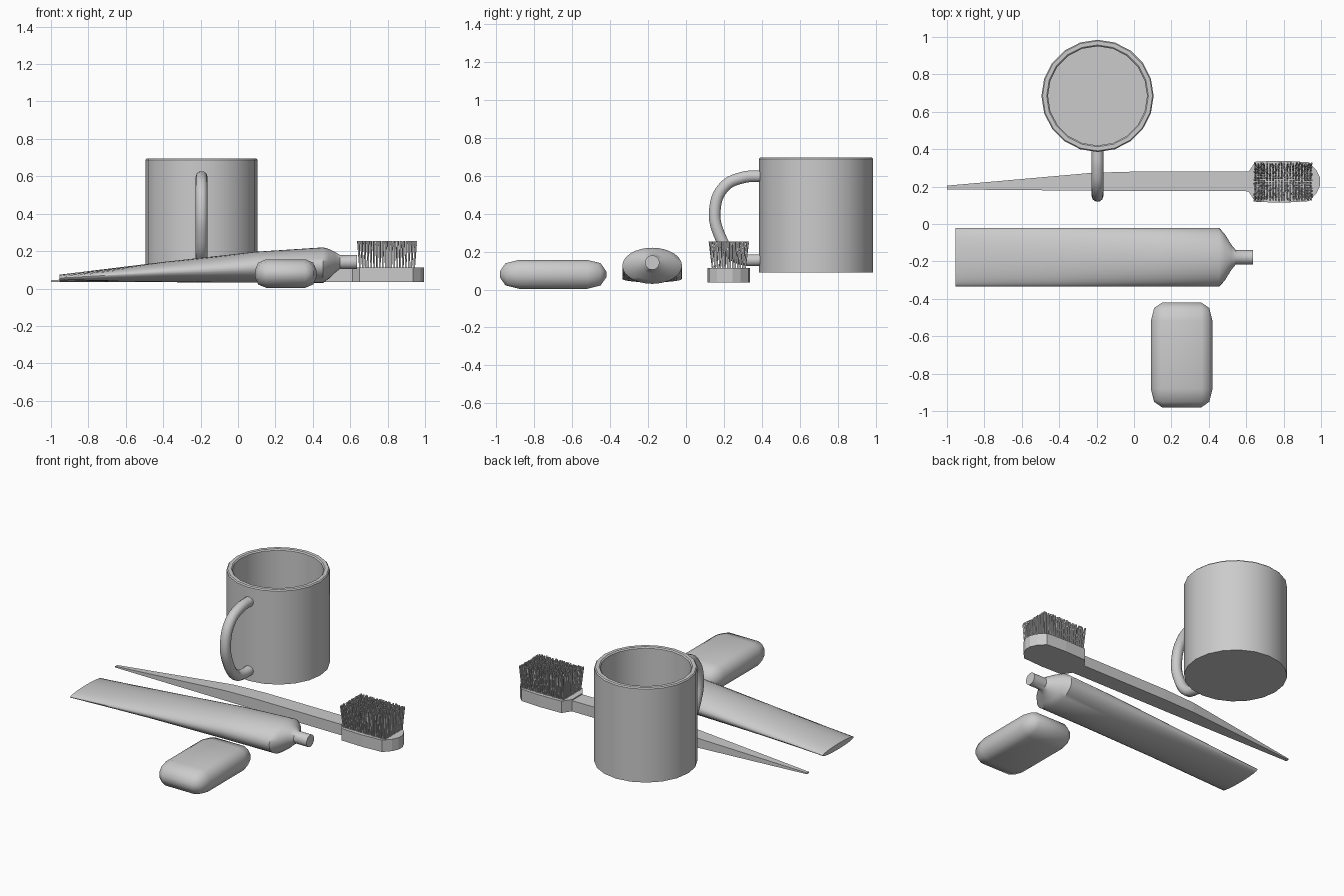
import bpy, bmesh, math, random
from mathutils import Vector

if "Cube" in bpy.data.objects:
    bpy.data.objects.remove(bpy.data.objects["Cube"])

random.seed(4)


def finish(name, bm, angle=None):
    bmesh.ops.recalc_face_normals(bm, faces=bm.faces)
    me = bpy.data.meshes.new(name)
    bm.to_mesh(me)
    bm.free()
    ob = bpy.data.objects.new(name, me)
    bpy.context.collection.objects.link(ob)
    if angle:
        smooth(ob, angle)
    return ob


def smooth(ob, angle):
    bpy.ops.object.select_all(action='DESELECT')
    ob.select_set(True)
    bpy.context.view_layer.objects.active = ob
    bpy.ops.object.shade_smooth_by_angle(angle=math.radians(angle))


def loft(bm, rings):
    """Skin a list of equal-length point rings and cap both ends."""
    vs = [[bm.verts.new(p) for p in r] for r in rings]
    n = len(vs[0])
    for a, b in zip(vs, vs[1:]):
        for i in range(n):
            j = (i + 1) % n
            bm.faces.new((a[i], a[j], b[j], b[i]))
    bm.faces.new(vs[0][::-1])
    bm.faces.new(vs[-1])


def angles(n):
    return [2 * math.pi * i / n for i in range(n)]


# Mug: turned wall profile, outside up and inside down to the floor
mx, my = -0.195, 0.685
bm = bmesh.new()
profile = [(0.30, 0.09), (0.30, 0.688), (0.294, 0.695), (0.272, 0.695),
           (0.265, 0.688), (0.265, 0.125)]
loft(bm, [[(mx + r * math.cos(t), my + r * math.sin(t), z) for t in angles(20)]
          for r, z in profile])
finish("mug", bm, 40)

# Mug handle: round tube along a curve
cu = bpy.data.curves.new("mug_handle", 'CURVE')
cu.dimensions = '3D'
cu.bevel_depth = 0.032
cu.bevel_resolution = 3
cu.resolution_u = 5
cu.use_fill_caps = True
path = [(0.40, 0.597), (0.30, 0.59), (0.20, 0.54), (0.152, 0.42),
        (0.175, 0.29), (0.25, 0.18), (0.31, 0.157), (0.40, 0.155)]
sp = cu.splines.new('BEZIER')
sp.bezier_points.add(len(path) - 1)
for bp, (y, z) in zip(sp.bezier_points, path):
    bp.co = (mx, y, z)
    bp.handle_left_type = bp.handle_right_type = 'AUTO'
handle = bpy.data.objects.new("mug_handle", cu)
bpy.context.collection.objects.link(handle)
bpy.ops.object.select_all(action='DESELECT')
handle.select_set(True)
bpy.context.view_layer.objects.active = handle
bpy.ops.object.convert(target='MESH')
smooth(bpy.context.object, 40)

# Toothbrush handle: tapered rectangular bar (x, y0, y1, top z)
bm = bmesh.new()
bar = [(-1.0, 0.185, 0.205, 0.044), (-0.22, 0.178, 0.274, 0.10),
       (0.0, 0.177, 0.28, 0.105), (0.63, 0.175, 0.28, 0.105)]
loft(bm, [[(x, y0, 0.036), (x, y1, 0.036), (x, y1, h), (x, y0, h)]
          for x, y0, y1, h in bar])
finish("toothbrush_handle", bm)

# Toothbrush head: extruded outline, mirrored about its long axis
half = [(0.612, 0.052), (0.65, 0.108), (0.80, 0.112), (0.935, 0.104),
        (0.975, 0.062), (0.995, 0.02)]
cy = 0.226
outline = [(x, cy - d) for x, d in half] + [(x, cy + d) for x, d in half[::-1]]
bm = bmesh.new()
loft(bm, [[(x, y, z) for x, y in outline] for z in (0.036, 0.112)])
finish("toothbrush_head", bm)

# Bristles: grid of thin square prisms, slightly splayed
bm = bmesh.new()
nx, ny, w = 20, 14, 0.004
for i in range(nx):
    for j in range(ny):
        u, v = 2 * i / (nx - 1) - 1, 2 * j / (ny - 1) - 1
        base = Vector((0.797 + 0.145 * u, cy + 0.085 * v, 0.105))
        tip = Vector((0.797 + 0.153 * u + random.uniform(-.004, .004),
                      cy + 0.099 * v + random.uniform(-.004, .004), 0.254))
        loft(bm, [[p + Vector((a * w, b * w, 0)) for a, b in
                   ((-1, -1), (1, -1), (1, 1), (-1, 1))] for p in (base, tip)])
finish("bristles", bm)

# Toothpaste tube: elliptical sections from flat crimp to nozzle
# (x, half width, half height, centre z)
sections = [(-0.955, 0.157, 0.018, 0.056), (-0.4, 0.157, 0.054, 0.088),
            (0.1, 0.157, 0.083, 0.114), (0.455, 0.157, 0.095, 0.125),
            (0.485, 0.125, 0.080, 0.132), (0.52, 0.068, 0.055, 0.14),
            (0.545, 0.038, 0.038, 0.142), (0.637, 0.038, 0.038, 0.142)]
bm = bmesh.new()
loft(bm, [[(x, -0.178 + w * math.cos(t), z + h * math.sin(t)) for t in angles(32)]
          for x, w, h, z in sections])
finish("toothpaste_tube", bm, 40)

# Soap: bevelled block, stretched lengthwise
bm = bmesh.new()
bmesh.ops.create_cube(bm, size=1)
bmesh.ops.scale(bm, vec=(0.33, 0.336, 0.152), verts=bm.verts)
bmesh.ops.bevel(bm, geom=bm.edges[:], offset=0.06, segments=2, profile=0.5,
                affect='EDGES')
bmesh.ops.scale(bm, vec=(1, 1.667, 1), verts=bm.verts)
bmesh.ops.translate(bm, vec=(0.255, -0.70, 0.08), verts=bm.verts)
finish("soap", bm, 60)
